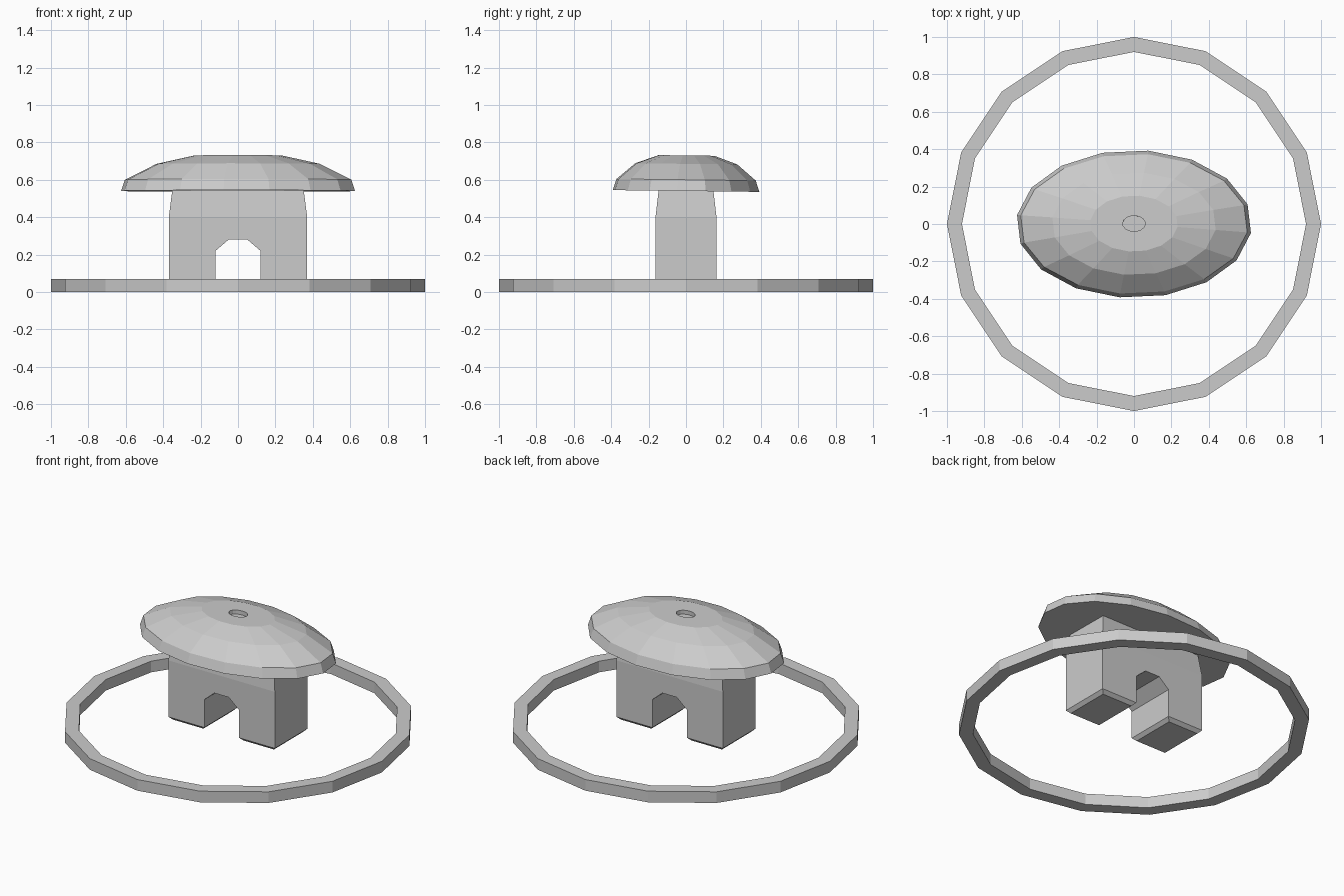
import bpy, bmesh, math
from math import cos, sin, pi

old = bpy.data.objects.get("Cube")
if old:
    bpy.data.objects.remove(old, do_unlink=True)

grey = bpy.data.materials.new("light grey")
grey.use_nodes = True
grey.diffuse_color = (0.6, 0.6, 0.6, 1)
grey.node_tree.nodes["Principled BSDF"].inputs["Base Color"].default_value = (0.6, 0.6, 0.6, 1)


def loft(name, loops, cap=True):
    """Skin a series of equal-length loops; cap the ends or join them round."""
    bm = bmesh.new()
    rows = [[bm.verts.new(p) for p in loop] for loop in loops]
    n = len(rows[0])
    pairs = list(zip(rows, rows[1:])) if cap else list(zip(rows, rows[1:] + rows[:1]))
    for a, b in pairs:
        for i in range(n):
            j = (i + 1) % n
            bm.faces.new((a[i], a[j], b[j], b[i]))
    if cap:
        bm.faces.new(rows[0])
        bm.faces.new(rows[-1])
    bmesh.ops.recalc_face_normals(bm, faces=bm.faces)
    mesh = bpy.data.meshes.new(name)
    bm.to_mesh(mesh)
    bm.free()
    mesh.materials.append(grey)
    obj = bpy.data.objects.new(name, mesh)
    bpy.context.collection.objects.link(obj)
    return obj


def ellipse(rx, ry, z, turn=0, n=16):
    angles = [2 * pi * i / n + turn for i in range(n)]
    return [(rx * cos(a), ry * sin(a), z) for a in angles]


def rectangle(hx, hy, z):
    return [(-hx, -hy, z), (hx, -hy, z), (hx, hy, z), (-hx, hy, z)]


# Flat ring around the base
loft("base_ring", [ellipse(r, r, z) for r, z in
                   ((1, 0), (1, 0.07), (0.92, 0.07), (0.92, 0))], cap=False)

# Block body with chamfered feet and a narrowing top
body = loft("body", [rectangle(*s) for s in
                     ((0.35, 0.143, 0.025), (0.37, 0.163, 0.045),
                      (0.37, 0.163, 0.4), (0.35, 0.145, 0.555))])

# Doorway cut right through the body
half = [(0.16, 0.005), (0.12, 0.045), (0.12, 0.22), (0.05, 0.28)]
arch = half + [(-x, z) for x, z in reversed(half)]
cutter = loft("doorway_cutter", [[(x, y, z) for x, z in arch] for y in (-0.4, 0.4)])
cutter.hide_render = True
cut = body.modifiers.new("doorway", "BOOLEAN")
cut.operation = "DIFFERENCE"
cut.solver = "EXACT"
cut.object = cutter
bpy.context.view_layer.objects.active = body
bpy.ops.object.modifier_apply(modifier=cut.name)
bpy.data.objects.remove(cutter, do_unlink=True)

# Domed oval roof with a small recess at the crown
profile = ((0.63, 0.395, 0), (0.61, 0.375, 0.06), (0.44, 0.275, 0.145),
           (0.235, 0.15, 0.19), (0.06, 0.042, 0.19), (0.06, 0.042, 0.165))
roof = loft("roof", [ellipse(*p, turn=math.radians(-7)) for p in profile])
roof.location.z = 0.54
roof.rotation_euler.x = math.radians(-0.7)
